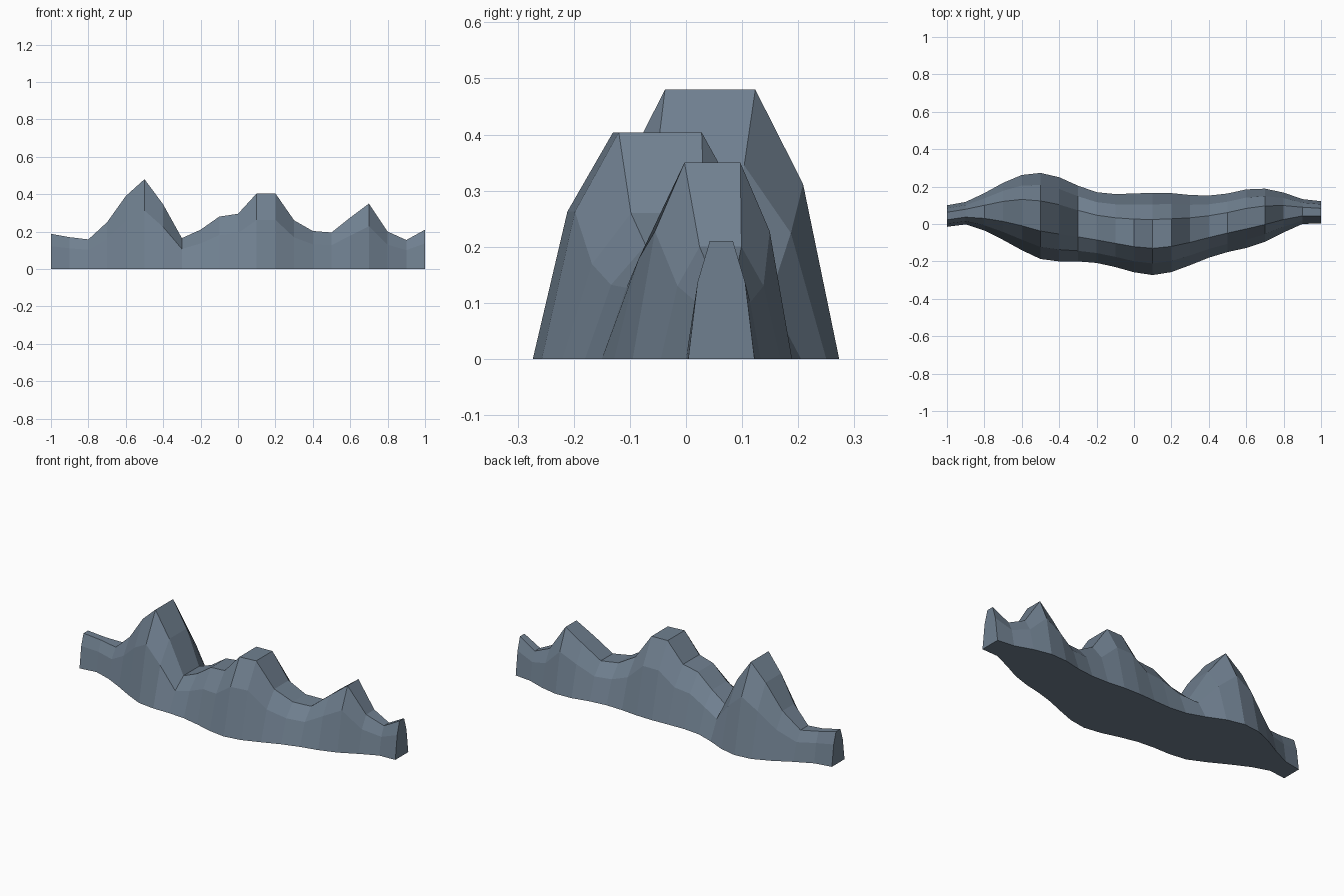
import bpy
import bmesh

default_cube = bpy.data.objects.get("Cube")
if default_cube:
    bpy.data.objects.remove(default_cube, do_unlink=True)

# Rock colour
rock = bpy.data.materials.new("slate rock")
rock.use_nodes = True
rock_colour = (0.162, 0.216, 0.279, 1.0)
rock.diffuse_color = rock_colour
shader = next(n for n in rock.node_tree.nodes if n.type == "BSDF_PRINCIPLED")
shader.inputs["Base Color"].default_value = rock_colour
shader.inputs["Roughness"].default_value = 0.9

# Ridge outline, sampled at equal steps along x, in hundredths of a unit
crest_heights = [18.8, 17, 15.8, 25, 39, 48, 34.5, 16.5, 21, 28, 29.5,
                 40.4, 40.4, 26, 20.3, 19.5, 27.5, 35, 20, 15.5, 21]
front_foot = [-1.5, -0.2, -3.5, -8.5, -14, -18.7, -20, -20, -20.8, -23, -25.8,
              -27.3, -25.7, -22, -18, -15, -12.8, -9.5, -4.5, 0, 0.4]
back_foot = [10, 11.8, 16.5, 22, 26.2, 27.3, 25, 20.5, 17, 16, 16.3,
             16.7, 16.5, 15.5, 15.2, 16.3, 18.5, 18.9, 16.8, 13.3, 12.2]

# Half of the cross-section: (share of half width, share of height)
half_profile = [(1, 0), (0.72, 0.65), (0.35, 1)]
profile = [(-w, h) for w, h in half_profile]
profile += list(reversed(half_profile))


def add_section(bm, x, height, front, back):
    """Add one ring of vertices across the ridge, from front foot to back foot."""
    centre = (front + back) / 2
    half_width = (back - front) / 2
    return [bm.verts.new((x, centre + w * half_width, h * height))
            for w, h in profile]


def build_ridge(name):
    """Loft the cross-sections into a closed, flat-shaded mountain ridge."""
    bm = bmesh.new()
    last = len(crest_heights) - 1
    sections = []
    for i, sizes in enumerate(zip(crest_heights, front_foot, back_foot)):
        height, front, back = (size / 100 for size in sizes)
        sections.append(add_section(bm, 2 * i / last - 1, height, front, back))

    # Slopes, crest and underside
    count = len(profile)
    for near, far in zip(sections, sections[1:]):
        for j in range(count):
            k = (j + 1) % count
            bm.faces.new((near[j], near[k], far[k], far[j]))

    # End caps
    bm.faces.new(sections[0])
    bm.faces.new(sections[-1])
    bmesh.ops.recalc_face_normals(bm, faces=bm.faces)

    mesh = bpy.data.meshes.new(name)
    bm.to_mesh(mesh)
    bm.free()
    mesh.materials.append(rock)
    ridge = bpy.data.objects.new(name, mesh)
    bpy.context.collection.objects.link(ridge)
    return ridge


build_ridge("mountain_ridge")
